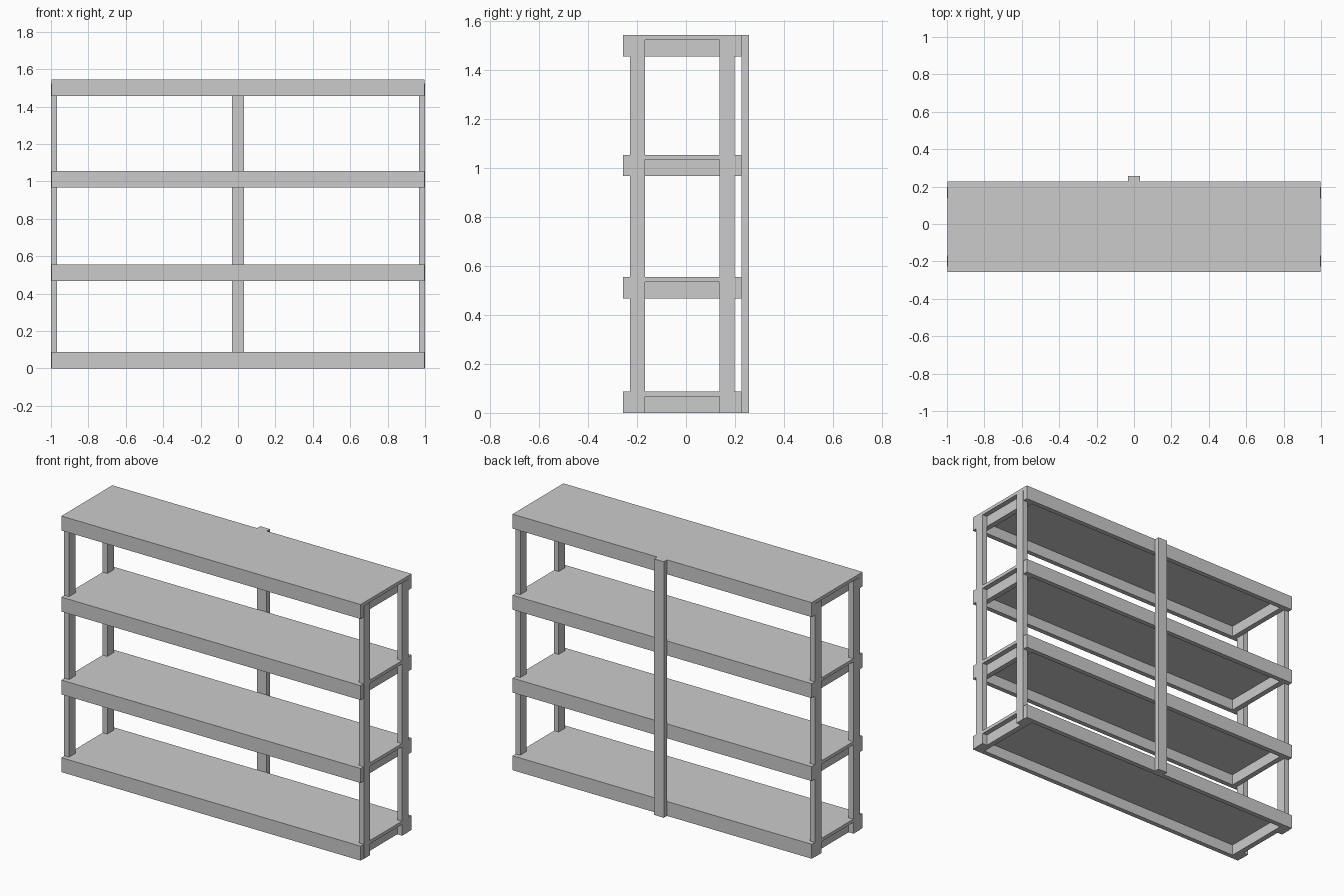
import bpy

if "Cube" in bpy.data.objects:
    bpy.data.objects.remove(bpy.data.objects["Cube"])

# shared timber sizes
T = 0.031           # timber thickness
W = 0.065           # timber width
BOARD = 0.02        # shelf board thickness
Y0, Y1 = -0.2575, 0.2575
LEVELS = [0.0, 0.468, 0.968, 1.457]   # underside of each shelf frame


def box(name, x, y, z):
    """Box from (min, max) ranges on each axis."""
    verts = [(a, b, c) for a in x for b in y for c in z]
    faces = [(0, 1, 3, 2), (4, 6, 7, 5), (0, 4, 5, 1),
             (2, 3, 7, 6), (0, 2, 6, 4), (1, 5, 7, 3)]
    me = bpy.data.meshes.new(name)
    me.from_pydata(verts, [], faces)
    ob = bpy.data.objects.new(name, me)
    bpy.context.collection.objects.link(ob)
    return ob


front_in = Y0 + 0.029      # inner face of front rails
back_out = Y1 - 0.030      # outer face of back rails
back_in = back_out - 0.030

# shelves: front and back rails, end joists, board on top
for i, z in enumerate(LEVELS, 1):
    frame = (z, z + 0.067)
    box(f"front_rail_{i}", (-0.998, 0.998), (Y0, front_in), frame)
    box(f"back_rail_{i}", (-0.998, 0.998), (back_in, back_out), frame)
    for side, s in (("left", -1), ("right", 1)):
        x = sorted((s * (1 - 2 * T - 0.004), s * (1 - T - 0.002)))
        box(f"{side}_end_joist_{i}", x, (front_in, back_in), frame)
    box(f"shelf_board_{i}", (-0.998, 0.998), (Y0, back_out),
        (frame[1], frame[1] + BOARD))

# corner posts, just inside the rails
for side, s in (("left", -1), ("right", 1)):
    x = sorted((s * (1 - T - 0.002), s * 1.0))
    box(f"{side}_front_post", x, (front_in, front_in + 0.06), (0, LEVELS[-1] + 0.067))
    box(f"{side}_back_post", x, (back_in - 0.061, back_in), (0, LEVELS[-1] + 0.067))

# centre brace standing behind the back rails
box("centre_back_post", (-W / 2, W / 2), (back_out, Y1), (0, LEVELS[-1] + 0.067 + BOARD))
